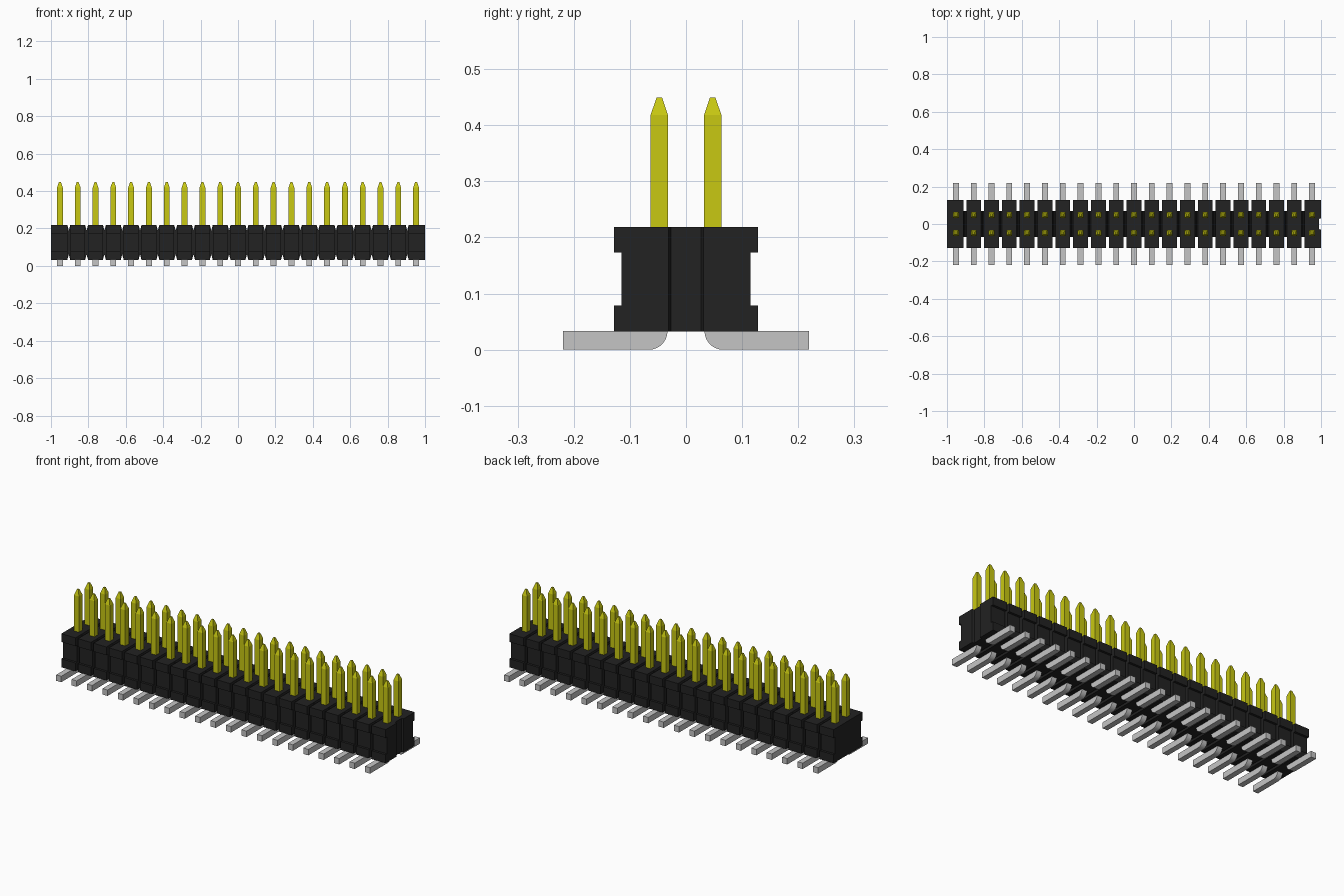
import bpy
import bmesh
import math
from mathutils import Vector

cube = bpy.data.objects.get("Cube")
if cube:
    bpy.data.objects.remove(cube, do_unlink=True)

COUNT = 21
PITCH = 2 / COUNT
ROW = PITCH / 2            # distance of each pin row from the centre line
BOTTOM, TOP = 0.032, 0.219
GAP = 0.008                # half the slot between neighbouring blocks
PIN = 0.0155               # half the pin thickness
COLUMNS = [(i - (COUNT - 1) / 2) * PITCH for i in range(COUNT)]


def material(name, colour):
    mat = bpy.data.materials.new(name)
    mat.use_nodes = True
    rgba = (*colour, 1)
    mat.diffuse_color = rgba
    mat.node_tree.nodes["Principled BSDF"].inputs["Base Color"].default_value = rgba
    return mat


def prism(bm, points, axis, start, end):
    """Extrude a 2D outline along x (outline in y, z), y (x, z) or z (x, y)."""
    def place(p, depth):
        co = list(p)
        co.insert("xyz".index(axis), depth)
        return bm.verts.new(co)
    a = [place(p, start) for p in points]
    b = [place(p, end) for p in points]
    bm.faces.new(a)
    bm.faces.new(b[::-1])
    for i in range(len(a)):
        j = (i + 1) % len(a)
        bm.faces.new((a[i], b[i], b[j], a[j]))


def make_object(name, bm, mat):
    bmesh.ops.recalc_face_normals(bm, faces=bm.faces)
    mesh = bpy.data.meshes.new(name)
    bm.to_mesh(mesh)
    bm.free()
    mesh.materials.append(mat)
    obj = bpy.data.objects.new(name, mesh)
    bpy.context.collection.objects.link(obj)
    return obj


black = material("black plastic", (0.016, 0.016, 0.016))
gold = material("yellow metal", (0.58, 0.58, 0.006))
silver = material("grey metal", (0.56, 0.56, 0.56))

# Housing blocks: I-shaped outline with a recess along front and back
half = [(0.128, BOTTOM), (0.128, 0.079), (0.115, 0.079),
        (0.115, 0.173), (0.128, 0.173), (0.128, TOP)]
outline = half + [(-y, z) for y, z in reversed(half)]

bm = bmesh.new()
for x in COLUMNS[:-1]:
    left = -1 if x == COLUMNS[0] else x - PITCH / 2 + GAP
    prism(bm, outline, "x", left, x + PITCH / 2 - GAP)
make_object("housing_blocks", bm, black)

# Last block, with a vertical key groove in its outer end
bm = bmesh.new()
prism(bm, outline, "x", COLUMNS[-1] - PITCH / 2 + GAP, 1)
end_block = make_object("housing_end_block", bm, black)
bm = bmesh.new()
prism(bm, [(0.988, -0.027), (1.004, -0.032), (1.004, 0.032), (0.988, 0.027)],
      "z", 0, 0.3)
cutter = make_object("groove_cutter", bm, black)
cutter.hide_render = True
cutter.hide_viewport = True
groove = end_block.modifiers.new("key groove", "BOOLEAN")
groove.operation = "DIFFERENCE"
groove.solver = "EXACT"
groove.object = cutter

# Bridges between blocks, notched along top and bottom
NOTCH = 0.03
bm = bmesh.new()
for x in COLUMNS[:-1]:
    c = x + PITCH / 2
    prism(bm, [(c - GAP, BOTTOM), (c, BOTTOM + NOTCH), (c + GAP, BOTTOM),
               (c + GAP, TOP), (c, TOP - NOTCH), (c - GAP, TOP)],
          "y", -0.07, 0.07)
make_object("housing_bridges", bm, black)

# Upright pins with tapered tips
bm = bmesh.new()
for x in COLUMNS:
    for y in (-ROW, ROW):
        rings = []
        for z, r in ((0.2, PIN), (0.418, PIN), (0.449, 0.005)):
            rings.append([bm.verts.new((x + sx * r, y + sy * r, z))
                          for sx, sy in ((-1, -1), (1, -1), (1, 1), (-1, 1))])
        for low, high in zip(rings, rings[1:]):
            for i in range(4):
                j = (i + 1) % 4
                bm.faces.new((low[i], low[j], high[j], high[i]))
        bm.faces.new(rings[0][::-1])
        bm.faces.new(rings[-1])
make_object("upright_pins", bm, gold)

# Solder feet with a rounded inner bend
RADIUS = 0.033
bend = [(0.033 + RADIUS * (1 - math.cos(t)), RADIUS * (1 - math.sin(t)))
        for t in (math.pi / 2 * k / 8 for k in range(9))]
foot = bend + [(0.219, 0), (0.219, RADIUS)]
bm = bmesh.new()
for x in COLUMNS:
    for side in (-1, 1):
        prism(bm, [(side * y, z) for y, z in foot], "x", x - PIN, x + PIN)
feet = make_object("solder_feet", bm, silver)

# Soften only the bends of the feet
bpy.ops.object.select_all(action="DESELECT")
feet.select_set(True)
bpy.context.view_layer.objects.active = feet
bpy.ops.object.shade_smooth_by_angle(angle=math.radians(30))
